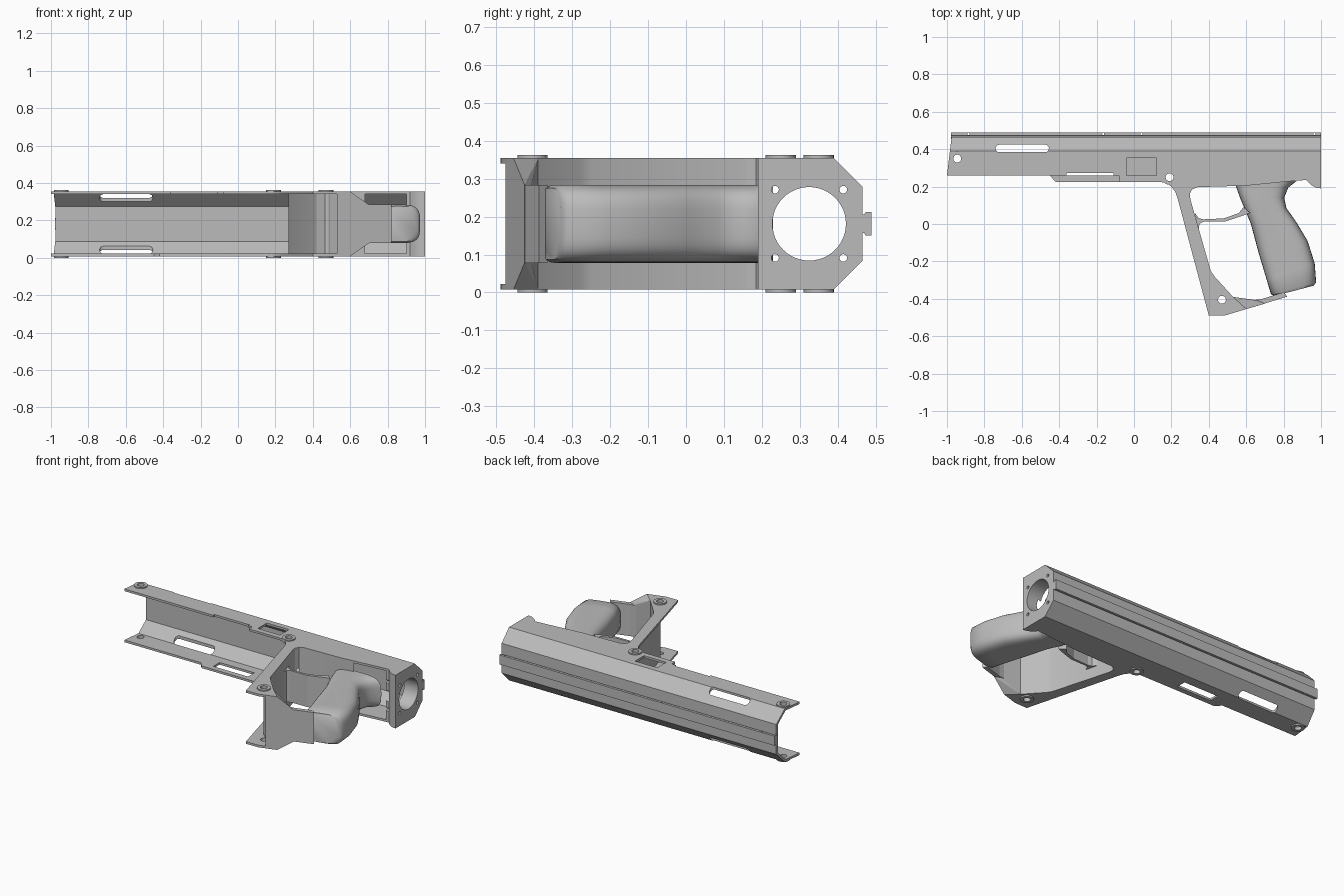
import bpy, bmesh, math
from mathutils import Vector

default = bpy.data.objects.get("Cube")
if default:
    bpy.data.objects.remove(default)

MID = 0.181            # centre plane across the width
LOW, HIGH = 0.008, 0.354

grey = bpy.data.materials.new("plain_grey")
grey.use_nodes = True
grey.diffuse_color = (0.5, 0.5, 0.5, 1)
grey.node_tree.nodes["Principled BSDF"].inputs["Base Color"].default_value = (0.5, 0.5, 0.5, 1)


def finish(name, bm):
    bmesh.ops.recalc_face_normals(bm, faces=bm.faces)
    mesh = bpy.data.meshes.new(name)
    bm.to_mesh(mesh)
    bm.free()
    obj = bpy.data.objects.new(name, mesh)
    bpy.context.collection.objects.link(obj)
    mesh.materials.append(grey)
    return obj


def prism(name, points, lo, hi, axis="z"):
    """Extrude a profile: (x, y) along z, or (y, z) along x."""
    bm = bmesh.new()
    place = (lambda p, t: (p[0], p[1], t)) if axis == "z" else (lambda p, t: (t, p[0], p[1]))
    a = [bm.verts.new(place(p, lo)) for p in points]
    b = [bm.verts.new(place(p, hi)) for p in points]
    bm.faces.new(a)
    bm.faces.new(b)
    for i in range(len(a)):
        j = (i + 1) % len(a)
        bm.faces.new((a[i], a[j], b[j], b[i]))
    return finish(name, bm)


def circle(u, v, r, n=32):
    return [(u + r * math.cos(2 * math.pi * i / n), v + r * math.sin(2 * math.pi * i / n)) for i in range(n)]


def rect(u0, u1, v0, v1):
    return [(u0, v0), (u1, v0), (u1, v1), (u0, v1)]


def slot(x0, x1, y, r):
    arc = [math.pi * (i / 8 - 0.5) for i in range(9)]
    return ([(x1 - r + r * math.cos(a), y + r * math.sin(a)) for a in arc]
            + [(x0 + r - r * math.cos(a), y - r * math.sin(a)) for a in arc])


def hull(name, points):
    bm = bmesh.new()
    for p in points:
        bm.verts.new(p)
    bmesh.ops.convex_hull(bm, input=bm.verts)
    return finish(name, bm)


def boolean(target, cutter, operation="DIFFERENCE"):
    mod = target.modifiers.new("cut", "BOOLEAN")
    mod.operation, mod.solver, mod.object = operation, "EXACT", cutter
    bpy.context.view_layer.objects.active = target
    bpy.ops.object.modifier_apply(modifier=mod.name)
    bpy.data.objects.remove(cutter)


def smooth(obj, degrees=35):
    bpy.ops.object.select_all(action="DESELECT")
    obj.select_set(True)
    bpy.context.view_layer.objects.active = obj
    bpy.ops.object.shade_smooth_by_angle(angle=math.radians(degrees))


# Receiver and forward leg: one side outline, trimmed by the chamfered section
outline = [(-1, 0.26), (-0.975, 0.466), (1, 0.466), (1, 0.19), (0.97, 0.195), (0.945, 0.21),
           (0.92, 0.235), (0.87, 0.232), (0.6, 0.205), (0.34, 0.197), (0.31, 0.185), (0.298, 0.16),
           (0.302, 0.13), (0.41, -0.25), (0.43, -0.28), (0.53, -0.39), (0.6, -0.455), (0.49, -0.488),
           (0.4, -0.49), (0.235, 0.13), (0.222, 0.17), (0.2, 0.2), (0.175, 0.218), (0.14, 0.225),
           (-0.42, 0.225), (-0.45, 0.26)]
body = prism("receiver_body", outline, LOW - 0.05, HIGH + 0.05)
section = [(-0.6, LOW), (0.39, LOW), (0.466, LOW + 0.076), (0.466, HIGH - 0.076), (0.39, HIGH), (-0.6, HIGH)]
boolean(body, prism("section_trim", section, -1.1, 1.1, "x"), "INTERSECT")

# Hollow interior, open channel underneath and rear bore
WALL = 0.014
inner = [(0.213, LOW + WALL), (0.384, LOW + WALL), (0.45, LOW + 0.08), (0.45, HIGH - 0.08),
         (0.384, HIGH - WALL), (0.213, HIGH - WALL)]
boolean(body, prism("inner_cut", inner, -1.1, 0.9, "x"))
channel = [(-1.1, 0.3), (0.27, 0.3), (0.27, 0.16), (0.42, -0.34), (0.53, -0.445), (0.53, -0.6), (-1.1, -0.6)]
boolean(body, prism("channel_cut", channel, LOW + WALL, HIGH - WALL))
boolean(body, prism("bore_cut", circle(0.325, MID, 0.097, 48), 0.85, 1.1, "x"))
boolean(body, prism("notch_cut", rect(0.2, 0.31, 0.17, 0.24), 0.145, 0.217))
for y in (0.235, 0.415):
    for z in (MID - 0.09, MID + 0.09):
        boolean(body, prism("screw_cut", circle(y, z, 0.01, 16), 0.85, 1.1, "x"))

# Side openings and the stepped edge of the upper plate
boolean(body, prism("slot_cut", slot(-0.74, -0.455, 0.404, 0.02), -0.1, 0.5))
boolean(body, prism("upper_window_cut", rect(-0.04, 0.12, 0.26, 0.352), 0.3, 0.5))
boolean(body, prism("lower_window_cut", rect(-0.36, -0.11, 0.26, 0.325), -0.1, 0.1))
boolean(body, prism("edge_cut", rect(-0.6, -0.08, 0.1, 0.26), 0.2, 0.5))
boolean(body, prism("edge_notch_cut", rect(-0.36, -0.11, 0.1, 0.273), 0.2, 0.5))

# Raised screw bosses on both sides, with holes right through
for i, (x, y) in enumerate([(-0.945, 0.35), (0.19, 0.25), (0.47, -0.405)]):
    boolean(body, prism("boss_cut", circle(x, y, 0.021), -0.1, 0.5))
    for side, lo, hi in (("lower", 0, LOW + WALL), ("upper", HIGH - WALL, 2 * MID)):
        boss = prism(f"{side}_boss_{i + 1}", circle(x, y, 0.04), lo, hi)
        boolean(boss, prism("boss_hole", circle(x, y, 0.021), -0.1, 0.5))
        smooth(boss)
smooth(body, 25)

# Dovetail rail along the top edge
rail = prism("top_rail", [(0.455, MID - 0.024), (0.47, MID - 0.024), (0.474, MID - 0.031), (0.49, MID - 0.031),
                          (0.49, MID + 0.031), (0.474, MID + 0.031), (0.47, MID + 0.024), (0.455, MID + 0.024)],
             -0.978, 1, "x")
for x in (-0.885, -0.165, 0.04, 0.965):
    boolean(rail, prism("pin_cut", circle(x, 0.481, 0.006, 12), -0.1, 0.5))

# Grip: rounded sections lofted between front and back points
GRIP_HALF = 0.103
stations = [((0.75, -0.385), (0.96, -0.33)), ((0.732, -0.375), (0.974, -0.312)), ((0.71, -0.3), (0.966, -0.21)),
            ((0.665, -0.15), (0.928, -0.09)), ((0.625, 0), (0.868, 0.01)), ((0.592, 0.08), (0.815, 0.085)),
            ((0.567, 0.14), (0.803, 0.14)), ((0.547, 0.195), (0.825, 0.195)), ((0.535, 0.225), (0.87, 0.23))]
bm = bmesh.new()
rings = []
for k, (front, back) in enumerate(stations):
    f, b = Vector(front), Vector(back)
    half = GRIP_HALF * (0.92 if k == 0 else 1)
    ring = []
    for i in range(40):
        a = 2 * math.pi * i / 40
        u, v = (math.copysign(abs(w) ** 0.55, w) for w in (math.cos(a), math.sin(a)))
        p = (f + b) / 2 + (b - f) / 2 * u
        ring.append(bm.verts.new((p.x, p.y, MID + half * v)))
    rings.append(ring)
for r, s in zip(rings, rings[1:]):
    for i in range(40):
        j = (i + 1) % 40
        bm.faces.new((r[i], r[j], s[j], s[i]))
bm.faces.new(rings[0])
bm.faces.new(rings[-1])
smooth(finish("grip", bm), 50)

# Tapered bridge from the leg to the foot of the grip
WIDE, SLIM = (LOW, HIGH), (MID - GRIP_HALF, MID + GRIP_HALF)
hull("bridge_taper", [(x, y, z) for pts, zs in (
    (((0.53, -0.39), (0.6, -0.455), (0.53, -0.45)), WIDE),
    (((0.66, -0.408), (0.7, -0.426)), SLIM)) for x, y in pts for z in zs])
prism("bridge_foot", [(0.62, -0.408), (0.68, -0.402), (0.8, -0.365), (0.82, -0.388), (0.66, -0.437)], *SLIM)

# Thin guard bar across the opening
prism("guard_bar", [(0.325, 0.06), (0.345, 0.032), (0.37, 0.025), (0.48, 0.03), (0.56, 0.058), (0.585, 0.09),
                    (0.62, 0.06), (0.59, 0.047), (0.49, 0.014), (0.37, 0.012), (0.35, 0.0), (0.345, -0.03)], *SLIM)
